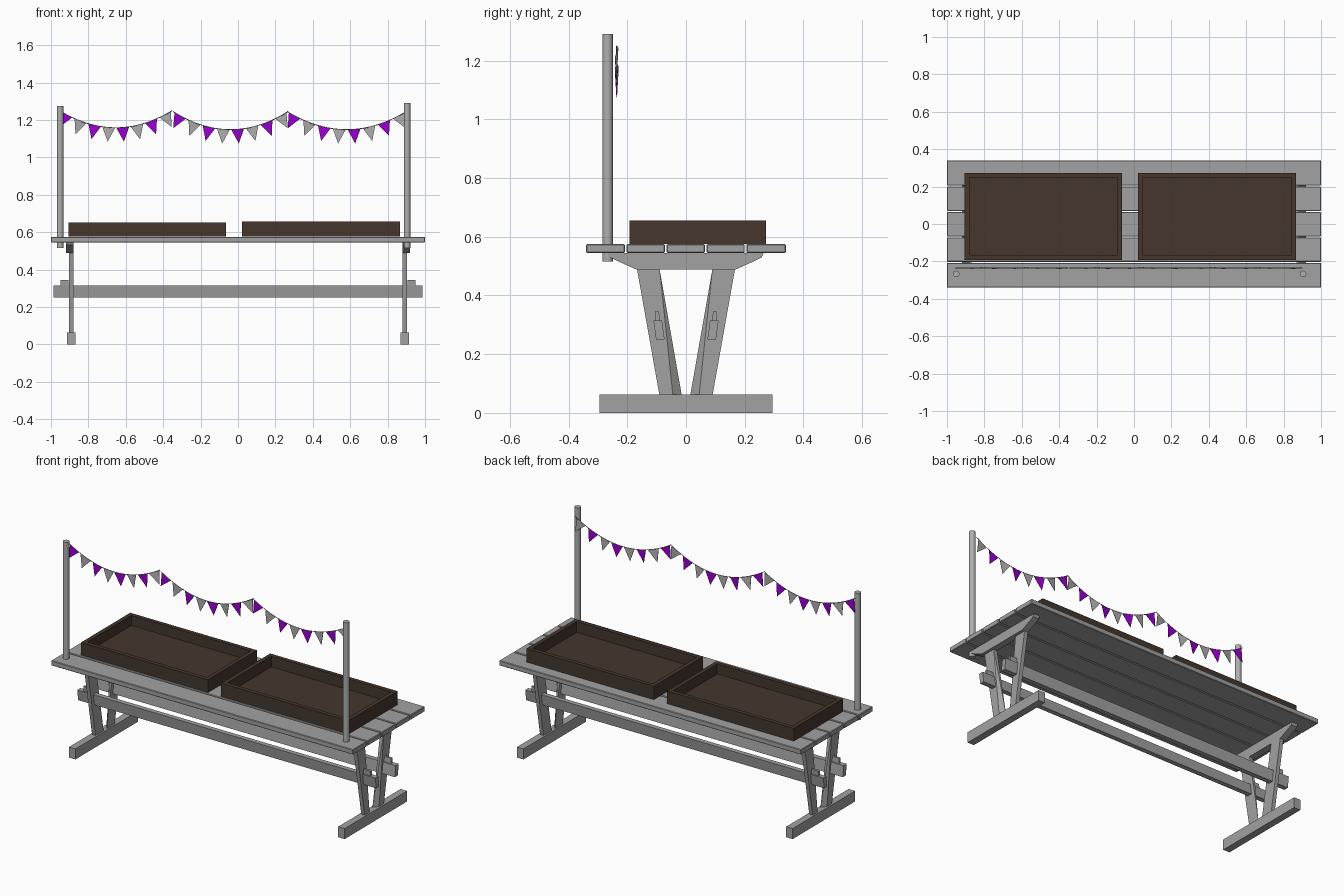
import bpy, bmesh, math
from mathutils import Vector

if "Cube" in bpy.data.objects:
    bpy.data.objects.remove(bpy.data.objects["Cube"])


def mat(name, c):
    m = bpy.data.materials.new(name)
    m.diffuse_color = (*c, 1)
    m.use_nodes = True
    m.node_tree.nodes["Principled BSDF"].inputs["Base Color"].default_value = m.diffuse_color
    return m


WOOD = mat("grey wood", (0.36, 0.36, 0.36))
POLE = mat("pale grey", (0.43, 0.43, 0.43))
BROWN = mat("dark brown", (0.058, 0.037, 0.027))
PURPLE = mat("purple", (0.31, 0.0, 0.62))


def hull(name, pts, material):
    """Convex solid around a few points."""
    bm = bmesh.new()
    for p in pts:
        bm.verts.new(p)
    bmesh.ops.convex_hull(bm, input=bm.verts)
    bmesh.ops.dissolve_limit(bm, angle_limit=0.01, verts=bm.verts, edges=bm.edges)
    bmesh.ops.recalc_face_normals(bm, faces=bm.faces)
    me = bpy.data.meshes.new(name)
    bm.to_mesh(me)
    bm.free()
    ob = bpy.data.objects.new(name, me)
    me.materials.append(material)
    bpy.context.collection.objects.link(ob)
    return ob


def box(name, x0, x1, y0, y1, z0, z1, material):
    return hull(name, [(x, y, z) for x in (x0, x1) for y in (y0, y1) for z in (z0, z1)], material)


def slab(name, profile, x0, x1, material):
    """Profile in y,z extruded along x."""
    return hull(name, [(x, y, z) for x in (x0, x1) for y, z in profile], material)


# table top planks
edges = [-0.34, -0.205, -0.069, 0.067, 0.203, 0.34]
for i in range(5):
    y0 = edges[i] + (0.003 if i else 0)
    y1 = edges[i + 1] - (0.003 if i < 4 else 0)
    ob = box("plank", -1, 1, y0, y1, 0.545, 0.575, WOOD)
    b = ob.modifiers.new("soft edge", "BEVEL")
    b.width, b.segments = 0.003, 1

# trestles
for s in (-1, 1):
    box("foot", s * 0.87, s * 0.913, -0.295, 0.295, 0, 0.063, WOOD)
    half = [(0.265, 0.545), (0.258, 0.53), (0.235, 0.518), (0.2, 0.508), (0.168, 0.488)]
    slab("cleat", half + [(-y, z) for y, z in half], s * 0.88, s * 0.92, WOOD)
    for t in (-1, 1):
        # leg leaning outward, outer face tapering toward the foot
        outer = [(0.167, 0.49), (0.09, 0.49), (0.045, 0.063), (0.091, 0.063)]
        inner = [(0.167, 0.49), (0.09, 0.49), (0.015, 0.063), (0.091, 0.063)]
        hull("leg", [(s * 0.903, t * y, z) for y, z in outer] +
             [(s * 0.88, t * y, z) for y, z in inner], WOOD)
        # wedge peg outside the leg
        slab("peg", [(t * y, z) for y, z in
                     [(0.083, 0.25), (0.1, 0.25), (0.106, 0.345), (0.092, 0.345)]],
             s * 0.905, s * 0.95, WOOD)

# long stretchers
for t in (-1, 1):
    slab("stretcher", [(t * y, z) for y, z in
                       [(0.073, 0.25), (0.102, 0.25), (0.111, 0.315), (0.082, 0.315)]],
         -0.987, 0.987, WOOD)

# trays
for x0, x1, top in ((-0.905, -0.065, 0.652), (0.022, 0.866, 0.656)):
    y0, y1, w = -0.192, 0.273, 0.025
    box("tray_floor", x0 + w, x1 - w, y0 + w, y1 - w, 0.576, 0.592, BROWN)
    for a in ((x0, x1, y0, y0 + w), (x0, x1, y1 - w, y1),
              (x0, x0 + w, y0 + w, y1 - w), (x1 - w, x1, y0 + w, y1 - w)):
        box("tray_wall", *a, 0.576, top, BROWN)

# poles
for x, top in ((-0.951, 1.275), (0.904, 1.29)):
    bpy.ops.mesh.primitive_cylinder_add(vertices=20, radius=0.0175, depth=top - 0.515,
                                        location=(x, -0.267, (top + 0.515) / 2))
    p = bpy.context.object
    p.name = "pole"
    p.data.materials.append(POLE)
    bpy.ops.object.shade_smooth_by_angle()

# bunting: three swags of string with alternating flags
Y = -0.236
N = 8
for x0, x1, ztop, zlow in ((-0.955, -0.352, 1.25, 1.158), (-0.348, 0.268, 1.245, 1.148),
                           (0.262, 0.9, 1.245, 1.148)):
    mid, hw = (x0 + x1) / 2, (x1 - x0) / 2

    def at(u):
        return Vector((mid + hw * u, Y, zlow + (ztop - zlow) * u * u))

    cu = bpy.data.curves.new("string", "CURVE")
    cu.dimensions = "3D"
    cu.bevel_depth = 0.0022
    cu.bevel_resolution = 0
    sp = cu.splines.new("POLY")
    sp.points.add(20)
    for i, pt in enumerate(sp.points):
        pt.co = (*at(i / 10 - 1), 1)
    cu.materials.append(POLE)
    bpy.context.collection.objects.link(bpy.data.objects.new("string", cu))

    for i in range(N):
        u = (i + 0.5) / N * 2 - 1
        c = at(u)
        tan = (at(u + 0.05) - at(u - 0.05)).normalized()
        down = Vector((tan.z, 0, -tan.x))
        yaw = math.radians(9 * math.sin(i * 2.1))
        off = Vector((0, math.sin(yaw) * 0.034, 0))
        a, b = c - tan * 0.034 - off, c + tan * 0.034 + off
        tip = c + down * 0.076
        th = Vector((0, 0.001, 0))
        hull("flag", [p + k * th for p in (a, b, tip) for k in (-1, 1)],
             PURPLE if i % 2 == 0 else POLE)
